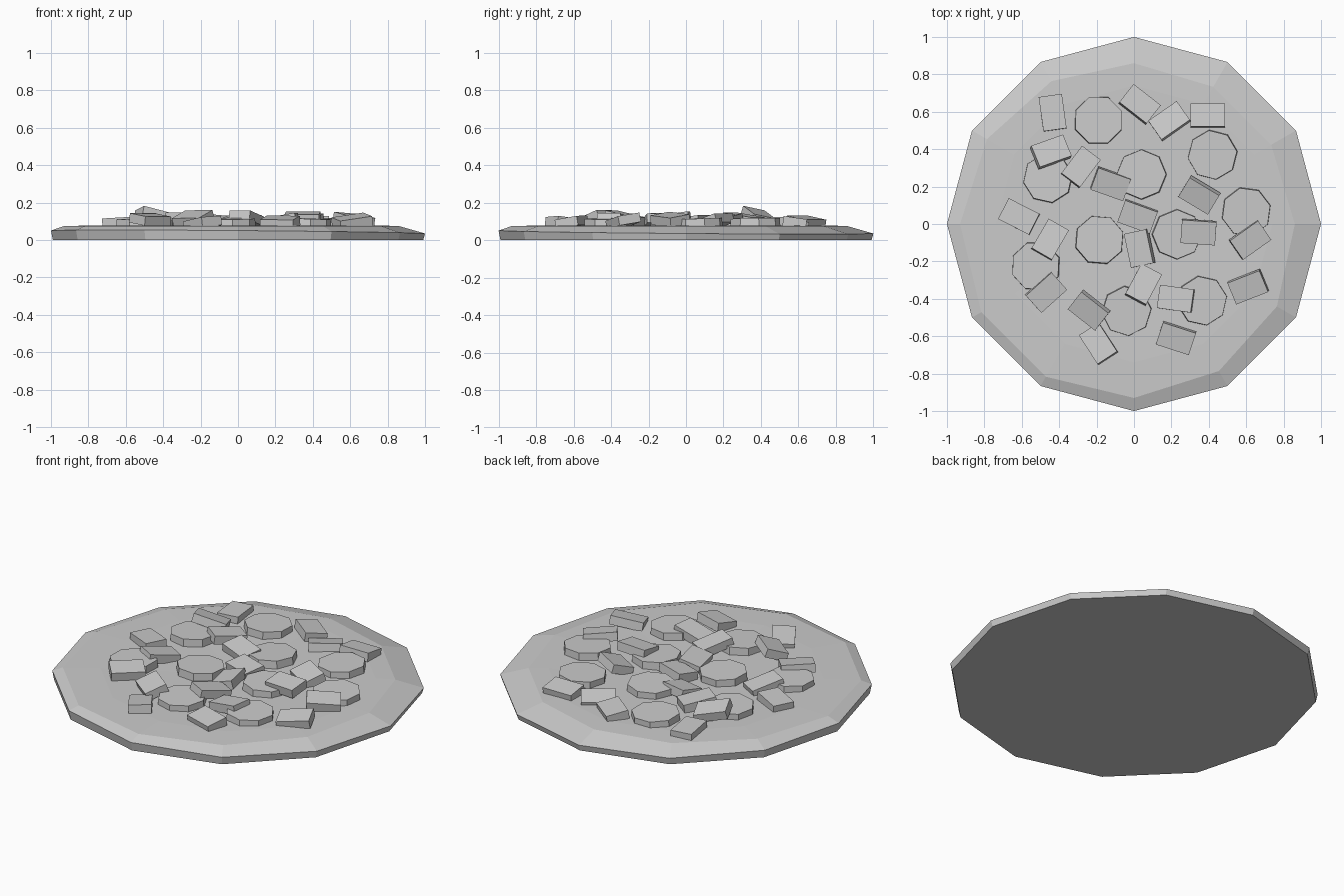
import bpy
import bmesh
from math import cos, sin, radians, pi
from mathutils import Matrix, Vector

cube = bpy.data.objects.get("Cube")
if cube:
    bpy.data.objects.remove(cube, do_unlink=True)

# Single flat colour
grey = bpy.data.materials.new("plain grey")
grey.use_nodes = True
colour = (0.6, 0.6, 0.6, 1)
grey.diffuse_color = colour
grey.node_tree.nodes["Principled BSDF"].inputs["Base Color"].default_value = colour


def add_object(name, bm, matrix=None):
    """Turn a bmesh into a flat shaded grey object."""
    bmesh.ops.recalc_face_normals(bm, faces=bm.faces)
    mesh = bpy.data.meshes.new(name)
    bm.to_mesh(mesh)
    bm.free()
    mesh.materials.append(grey)
    obj = bpy.data.objects.new(name, mesh)
    bpy.context.collection.objects.link(obj)
    if matrix:
        obj.matrix_world = matrix
    return obj


def leaning(x, y, z, turn, azimuth, tilt):
    """Place at a point, turn about z, then lean the top towards an azimuth."""
    a = radians(azimuth)
    lean = Matrix.Rotation(radians(tilt), 4, Vector((-sin(a), cos(a), 0)))
    return Matrix.Translation((x, y, z)) @ lean @ Matrix.Rotation(radians(turn), 4, "Z")


# Crust: twelve-sided slab whose rim is lower towards the back left
SIDES = 12


def crust_ring(bm, radius, height, radius_skew=0.0, height_skew=0.0):
    verts = []
    for i in range(SIDES):
        a = 2 * pi * i / SIDES
        side = cos(a) + sin(a)
        r = radius - radius_skew * side
        verts.append(bm.verts.new((r * cos(a), r * sin(a), height - height_skew * side)))
    return verts


bm = bmesh.new()
rings = [
    crust_ring(bm, 0.99, 0.0),
    crust_ring(bm, 1.0, 0.043, 0.0, 0.008),
    crust_ring(bm, 0.895, 0.075, 0.035),
    crust_ring(bm, 0.74, 0.079),
]
bm.faces.new(rings[0])
for low, high in zip(rings, rings[1:]):
    for i in range(SIDES):
        j = (i + 1) % SIDES
        bm.faces.new((low[i], low[j], high[j], high[i]))
centre = bm.verts.new((0, 0, 0.072))
for i in range(SIDES):
    bm.faces.new((rings[-1][i], rings[-1][(i + 1) % SIDES], centre))
add_object("crust_base", bm)

# Round slices: octagonal discs as x, y, turn
slices = [
    (-0.19, 0.555, 22), (0.04, 0.265, 0), (0.42, 0.37, 8), (0.6, 0.065, 15),
    (0.23, -0.055, 0), (-0.185, -0.085, 18), (-0.46, 0.245, 10),
    (-0.525, -0.225, 20), (-0.04, -0.465, 5), (0.365, -0.41, 10),
]
for n, (x, y, turn) in enumerate(slices, 1):
    bm = bmesh.new()
    bmesh.ops.create_cone(bm, cap_ends=True, segments=8,
                          radius1=0.135, radius2=0.132, depth=0.05)
    add_object(f"round_slice_{n}", bm, leaning(x, y, 0.09, turn, n * 70, 2))

# Chunks: tilted blocks as x, y, z, turn, lean azimuth, lean angle
chunks = [
    (-0.435, 0.595, 0.09, 98, 90, 2), (-0.445, 0.385, 0.125, 21, 60, 18),
    (-0.285, 0.305, 0.11, 53, 53, 8), (-0.125, 0.215, 0.1, -20, -80, 10),
    (0.03, 0.64, 0.095, -38, 52, 10), (0.19, 0.55, 0.085, 35, 120, 12),
    (0.395, 0.58, 0.095, 0, 90, 8), (0.35, 0.155, 0.1, -31, -120, 18),
    (-0.615, 0.04, 0.095, -27, 150, 3), (-0.45, -0.085, 0.1, 60, 60, 12),
    (-0.47, -0.365, 0.11, 42, -45, 8), (-0.24, -0.46, 0.115, -38, -130, 20),
    (-0.19, -0.64, 0.09, -57, 145, 8), (0.02, 0.04, 0.1, -20, -110, 8),
    (0.03, -0.13, 0.1, -78, 190, 15), (0.05, -0.325, 0.115, 62, 60, 12),
    (0.225, -0.4, 0.105, -8, 170, 10), (0.225, -0.61, 0.095, -18, -105, 10),
    (0.345, -0.043, 0.12, -4, -95, 8), (0.62, -0.085, 0.11, 35, -30, 10),
    (0.61, -0.335, 0.1, 22, -110, 12),
]
for n, place in enumerate(chunks, 1):
    bm = bmesh.new()
    bmesh.ops.create_cube(bm, size=1)
    bmesh.ops.scale(bm, verts=bm.verts, vec=(0.185, 0.125, 0.05))
    add_object(f"chunk_{n}", bm, leaning(*place))
